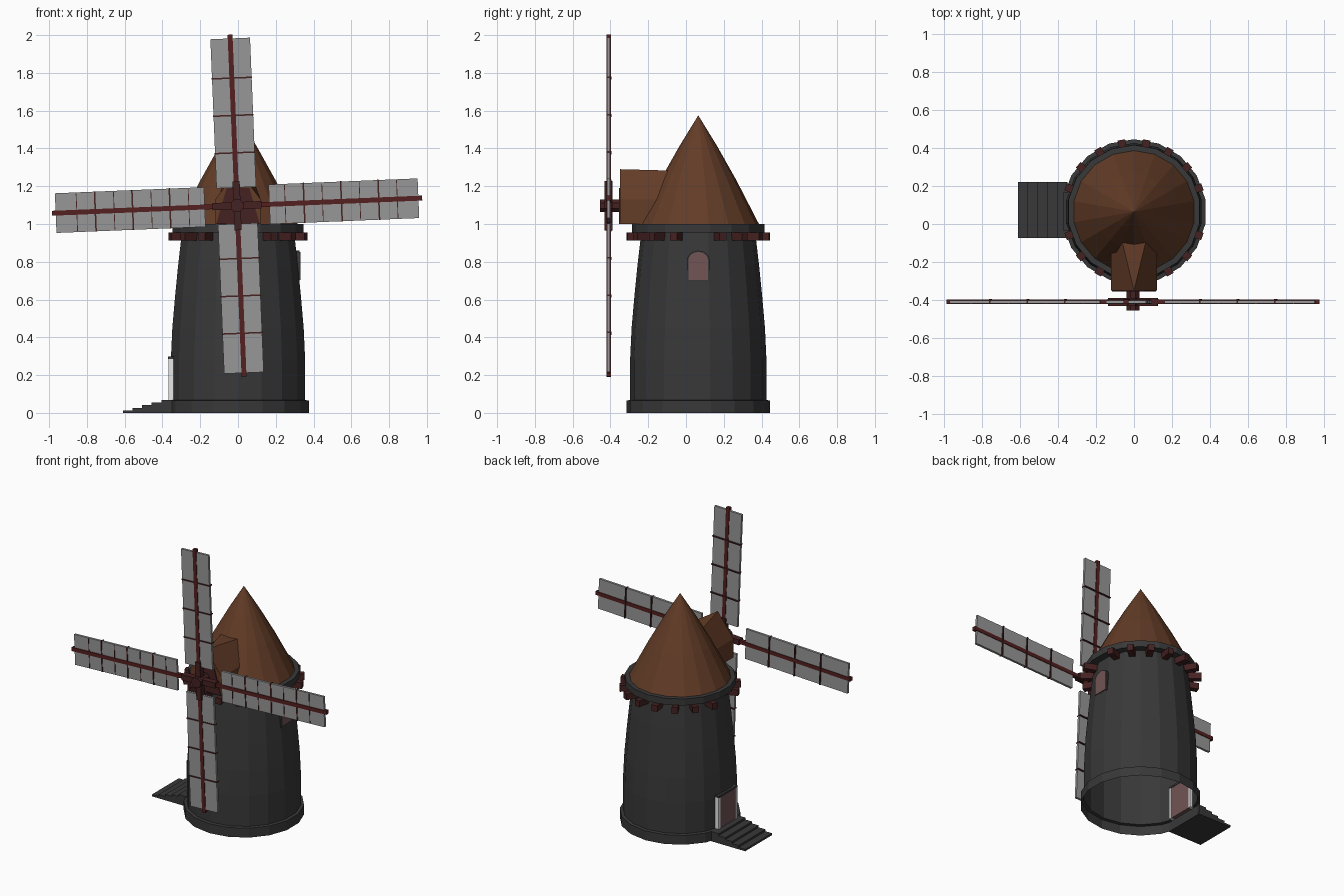
import bpy, bmesh
from math import sin, cos, pi, radians
from mathutils import Matrix, Vector

if "Cube" in bpy.data.objects:
    bpy.data.objects.remove(bpy.data.objects["Cube"])

CY = 0.065                      # tower axis
HUB = Vector((-0.005, -0.41, 1.097))
SIDES = 18


def material(name, r, g, b):
    m = bpy.data.materials.new(name)
    m.use_nodes = True
    m.diffuse_color = (r, g, b, 1)
    bsdf = next(n for n in m.node_tree.nodes if n.type == 'BSDF_PRINCIPLED')
    bsdf.inputs["Base Color"].default_value = (r, g, b, 1)
    bsdf.inputs["Roughness"].default_value = 0.9
    return m


stone = material("dark stone", 0.04, 0.04, 0.04)
roof = material("brown roof", 0.125, 0.045, 0.02)
wood = material("dark red wood", 0.06, 0.015, 0.015)
spar_red = material("red spar", 0.09, 0.014, 0.014)
cloth = material("grey sailcloth", 0.31, 0.31, 0.31)
panel = material("dusty pink wood", 0.17, 0.09, 0.09)
white = material("white trim", 0.9, 0.9, 0.9)


def finish(name, bm, mat):
    bmesh.ops.recalc_face_normals(bm, faces=bm.faces)
    me = bpy.data.meshes.new(name)
    bm.to_mesh(me)
    bm.free()
    me.materials.append(mat)
    ob = bpy.data.objects.new(name, me)
    bpy.context.collection.objects.link(ob)
    return ob


def add_box(bm, lo, hi, mat=Matrix()):
    lo, hi = Vector(lo), Vector(hi)
    m = mat @ Matrix.Translation((lo + hi) / 2) @ Matrix.Diagonal((*(hi - lo), 1))
    bmesh.ops.create_cube(bm, size=1, matrix=m)


def box(name, lo, hi, mat):
    bm = bmesh.new()
    add_box(bm, lo, hi)
    return finish(name, bm, mat)


def lathe(name, profile, mat):
    """Faceted surface of revolution about the tower axis."""
    bm = bmesh.new()
    rings = []
    for r, z in profile:
        if r == 0:
            rings.append([bm.verts.new((0, CY, z))] * SIDES)
        else:
            rings.append([bm.verts.new((r * cos(a), CY + r * sin(a), z))
                          for a in (pi / 2 + 2 * pi * i / SIDES for i in range(SIDES))])
    for low, high in zip(rings, rings[1:]):
        for i in range(SIDES):
            j = (i + 1) % SIDES
            bm.faces.new(list(dict.fromkeys((low[i], low[j], high[j], high[i]))))
    return finish(name, bm, mat)


def prism(name, outline, to_point, depth, mat):
    """Extrude a 2D outline along a depth vector."""
    bm = bmesh.new()
    f = bm.faces.new([bm.verts.new(to_point(*p)) for p in outline])
    ext = bmesh.ops.extrude_face_region(bm, geom=[f], use_keep_orig=True)
    moved = [v for v in ext["geom"] if isinstance(v, bmesh.types.BMVert)]
    bmesh.ops.translate(bm, verts=moved, vec=depth)
    return finish(name, bm, mat)


# Tower shell, open underneath
lathe("tower_wall", [(0.381, 0), (0.381, 0.065), (0.361, 0.068), (0.361, 0.28),
                     (0.353, 0.45), (0.338, 0.62), (0.322, 0.78), (0.301, 0.96)], stone)
lathe("roof_deck", [(0, 0.955), (0.351, 0.955), (0.351, 1.0), (0, 1.0)], stone)
lathe("cone_roof", [(0.322, 0.998), (0.2, 1.235), (0.1, 1.412), (0, 1.575)], roof)

# Brackets below the deck
bm = bmesh.new()
for k in range(SIDES):
    if k in (0, SIDES // 2):
        continue
    turn = Matrix.Translation((0, CY, 0)) @ Matrix.Rotation(2 * pi * k / SIDES, 4, 'Z')
    add_box(bm, (0.27, -0.02, 0.912), (0.383, 0.02, 0.955), turn)
finish("deck_brackets", bm, wood)

# Dormer: gabled front, with the ridge widening back into the cone
bm = bmesh.new()
front = [bm.verts.new((x, -0.35, z)) for x, z in
         ((-0.12, 1.0), (0.12, 1.0), (0.12, 1.13), (0, 1.29), (-0.12, 1.13))]
back = [bm.verts.new((x, -0.09, z)) for x, z in
        ((-0.12, 1.0), (0.12, 1.0), (0.12, 1.13), (0.063, 1.283), (-0.063, 1.283), (-0.12, 1.13))]
bm.faces.new(front)
bm.faces.new(back)
for a, b, c, d in ((0, 1, 1, 0), (1, 2, 2, 1), (2, 3, 3, 2), (4, 0, 0, 5), (3, 4, 5, 4)):
    bm.faces.new((front[a], front[b], back[c], back[d]))
bm.faces.new((front[3], back[4], back[3]))
finish("dormer", bm, roof)
prism("dormer_front", [(-0.115, 1.0), (0.115, 1.0), (0.06, 1.19), (-0.06, 1.19)],
      lambda x, z: (x, -0.35, z), (0, -0.006, 0), wood)

# Arched window on the left wall
def arch(half, base, spring):
    return [(-half, base), (half, base)] + [
        (half * cos(a), spring + half * 0.85 * sin(a)) for a in (pi * i / 8 for i in range(9))]


prism("window_frame", arch(0.06, 0.695, 0.808), lambda y, z: (0.28, CY + y, z), (0.046, 0, 0), stone)
prism("window_pane", arch(0.052, 0.703, 0.808), lambda y, z: (0.29, CY + y, z), (0.041, 0, 0), panel)

# Door with white jambs on the right wall
box("door", (-0.366, CY - 0.085, 0.066), (-0.325, CY + 0.085, 0.285), panel)
bm = bmesh.new()
for s in (-1, 1):
    add_box(bm, (-0.369, CY + s * 0.094 - 0.009, 0.066), (-0.322, CY + s * 0.094 + 0.009, 0.285))
finish("door_jambs", bm, white)
box("door_lintel", (-0.371, CY - 0.103, 0.285), (-0.322, CY + 0.103, 0.298), stone)

# Steps
bm = bmesh.new()
for i in range(5):
    add_box(bm, (-0.61 + 0.051 * i, CY + 0.008 - 0.147, 0.0135 * i),
            (-0.35, CY + 0.008 + 0.147, 0.0135 * (i + 1)))
finish("door_steps", bm, stone)

# Axle and hub
bm = bmesh.new()
bmesh.ops.create_cone(bm, cap_ends=True, segments=8, radius1=0.036, radius2=0.036, depth=0.14,
                      matrix=Matrix.Translation((HUB.x, -0.385, HUB.z))
                      @ Matrix.Rotation(pi / 2, 4, 'X') @ Matrix.Rotation(pi / 8, 4, 'Z'))
finish("axle", bm, wood)

# Four sails: the side pair sits further out than the upright pair
names = ("left", "top", "right", "bottom")
for k, side in enumerate(names):
    out = 0.075 if k % 2 == 0 else 0.0
    turn = Matrix.Translation(HUB) @ Matrix.Rotation(-radians(2.35 + 90 * k), 4, 'Y')
    bm = bmesh.new()
    add_box(bm, (0, -0.012, -0.013), (0.906 + out, 0.012, 0.013), turn)
    finish(side + "_spar", bm, spar_red)

    bm = bmesh.new()
    add_box(bm, (0.02, -0.021, -0.019), (0.13, 0.021, 0.019), turn)
    finish(side + "_spar_socket", bm, wood)

    bm = bmesh.new()
    add_box(bm, (0.096 + out, -0.008, -0.105), (0.886 + out, 0.008, 0.105), turn)
    finish(side + "_sail", bm, cloth)

    # Crossbars, with finer ones on the front of the side pair
    bm = bmesh.new()
    for i in range(4):
        r = 0.29 + out + 0.198 * i - 0.01
        if i < 3:
            add_box(bm, (r - 0.004, -0.012, -0.107), (r + 0.004, 0.016, 0.107), turn)
        if out:
            add_box(bm, (r - 0.102, -0.011, -0.1), (r - 0.098, 0, 0.1), turn)
    finish(side + "_sail_bars", bm, wood)
